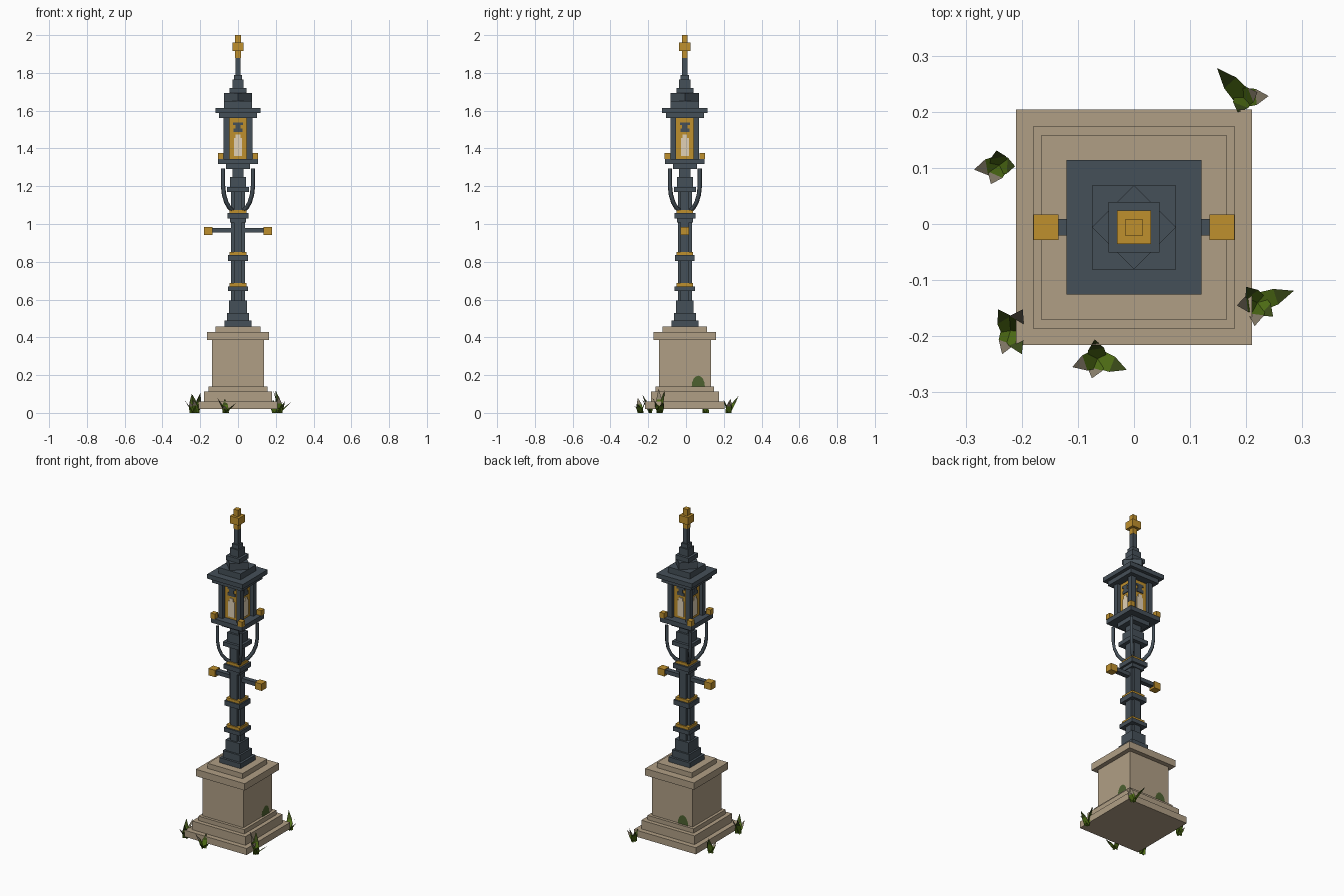
import bpy, bmesh, math
from mathutils import Vector, Matrix

default_cube = bpy.data.objects.get("Cube")
if default_cube:
    bpy.data.objects.remove(default_cube, do_unlink=True)

CENTRE_Y = -0.006


def make_material(name, red, green, blue):
    material = bpy.data.materials.new(name)
    material.use_nodes = True
    colour = (red, green, blue, 1)
    material.diffuse_color = colour
    shader = next(n for n in material.node_tree.nodes if n.type == 'BSDF_PRINCIPLED')
    shader.inputs["Base Color"].default_value = colour
    return material


stone = make_material("warm stone", .435, .345, .235)
iron = make_material("slate iron", .06, .08, .098)
gold = make_material("aged gold", .52, .28, .027)
glow = make_material("pale flame", .75, .64, .47)
grass = make_material("grass green", .085, .17, .008)
dark_grass = make_material("dark grass", .045, .075, .01)
dry_grass = make_material("dry grass", .27, .23, .16)
moss = make_material("moss green", .075, .12, .03)


def finish(name, bm, *materials):
    mesh = bpy.data.meshes.new(name)
    bm.to_mesh(mesh)
    bm.free()
    for material in materials:
        mesh.materials.append(material)
    obj = bpy.data.objects.new(name, mesh)
    bpy.context.scene.collection.objects.link(obj)


def add_box(bm, centre, size, turn=0):
    """Add a box, turned about its upright axis."""
    matrix = (Matrix.Translation(centre) @ Matrix.Rotation(turn, 4, 'Z')
              @ Matrix.Diagonal((*size, 1)))
    bmesh.ops.create_cube(bm, size=1, matrix=matrix)


def tier(name, material, half, bottom, top, shape):
    """One level of the post: a square, a diamond or a ribbed cross."""
    bm = bmesh.new()
    centre = (0, CENTRE_Y, (bottom + top) / 2)
    height = top - bottom
    if shape == "square":
        add_box(bm, centre, (2 * half, 2 * half, height))
    elif shape == "diamond":
        side = half * math.sqrt(2)
        add_box(bm, centre, (side, side, height), math.pi / 4)
    else:
        add_box(bm, centre, (2 * half, 1.2 * half, height))
        add_box(bm, centre, (1.2 * half, 2 * half, height))
    finish(name, bm, material)


def stack(bottom, levels):
    """Pile levels on each other; each gives its half width and top height."""
    for name, material, half, top, shape in levels:
        tier(name, material, half, bottom, top, shape)
        bottom = top


# Stone pedestal
stack(.02, [
    ("plinth_foot", stone, .21, .06, "square"),
    ("plinth_step", stone, .18, .113, "square"),
    ("plinth_trim", stone, .155, .14, "square"),
    ("pedestal_body", stone, .138, .385, "square"),
    ("pedestal_cap", stone, .165, .427, "square"),
    ("pedestal_top", stone, .118, .458, "square"),
])

# Iron post with gold bands
stack(.458, [
    ("post_foot", iron, .072, .488, "square"),
    ("post_foot_step", iron, .058, .53, "square"),
    ("post_socket", iron, .047, .595, "square"),
    ("lower_shaft", iron, .037, .645, "cross"),
    ("lower_collar", iron, .054, .67, "square"),
    ("lower_band", gold, .044, .688, "square"),
    ("middle_shaft", iron, .037, .805, "cross"),
    ("middle_collar", iron, .052, .835, "square"),
    ("middle_band", gold, .044, .852, "square"),
    ("upper_shaft", iron, .037, 1.008, "cross"),
    ("upper_collar_step", iron, .042, 1.03, "square"),
    ("upper_collar", iron, .055, 1.058, "square"),
    ("upper_band", gold, .044, 1.075, "square"),
    ("neck_shaft", iron, .037, 1.17, "cross"),
    ("neck_collar", iron, .058, 1.195, "square"),
    ("neck_block", iron, .042, 1.25, "square"),
    ("neck", iron, .03, 1.29, "square"),
    ("lantern_foot", iron, .063, 1.317, "square"),
    ("lantern_tray", iron, .105, 1.345, "square"),
    ("lantern_panes", gold, .054, 1.56, "square"),
    ("eaves", iron, .1, 1.587, "square"),
    ("roof_brim", iron, .12, 1.614, "square"),
    ("roof_step", iron, .075, 1.65, "square"),
    ("roof_diamond", iron, .075, 1.693, "diamond"),
    ("roof_block", iron, .045, 1.72, "square"),
    ("spire_base", iron, .03, 1.765, "square"),
    ("spire_step", iron, .022, 1.79, "square"),
    ("spire_rod", iron, .014, 1.88, "square"),
    ("finial_stem", gold, .015, 1.915, "square"),
    ("finial_cube", gold, .03, 1.96, "square"),
    ("finial_tip", gold, .015, 2, "square"),
])

# Crossbar with gold ends
bm = bmesh.new()
add_box(bm, (0, CENTRE_Y, .968), (.28, .029, .024))
finish("crossbar", bm, iron)
for side, label in ((1, "left"), (-1, "right")):
    bm = bmesh.new()
    add_box(bm, (side * .157, CENTRE_Y, .964), (.045, .045, .042))
    finish(label + "_crossbar_end", bm, gold)

# Corner posts, gold corner cubes and curved braces
corners = [(x, y) for x in (-1, 1) for y in (-1, 1)]
posts, cubes = bmesh.new(), bmesh.new()
for x, y in corners:
    add_box(posts, (x * .061, CENTRE_Y + y * .061, 1.453), (.03, .03, .22))
    add_box(cubes, (x * .092, CENTRE_Y + y * .092, 1.36), (.03, .03, .032))
finish("lantern_corner_posts", posts, iron)
finish("lantern_corner_cubes", cubes, gold)

brace_path = [(.079, 1.293), (.079, 1.2), (.074, 1.155),
              (.062, 1.115), (.045, 1.085), (.022, 1.065)]
braces = bpy.data.curves.new("curved_braces", 'CURVE')
braces.dimensions = '3D'
braces.bevel_depth = .0115
braces.bevel_resolution = 0
braces.use_fill_caps = True
braces.materials.append(iron)
for x, y in corners:
    spline = braces.splines.new('POLY')
    spline.points.add(len(brace_path) - 1)
    for point, (reach, z) in zip(spline.points, brace_path):
        point.co = (x * reach, CENTRE_Y + y * reach, z, 1)
bpy.context.scene.collection.objects.link(bpy.data.objects.new("curved_braces", braces))

# Flame and burner shown on every pane
flames, burners = bmesh.new(), bmesh.new()


def plate(bm, turn, half, bottom, top):
    spot = Matrix.Rotation(turn, 3, 'Z') @ Vector((0, -.056, (bottom + top) / 2))
    add_box(bm, spot + Vector((0, CENTRE_Y, 0)), (2 * half, .006, top - bottom), turn)


for quarter in range(4):
    turn = quarter * math.pi / 2
    plate(flames, turn, .021, 1.36, 1.455)
    plate(flames, turn, .012, 1.455, 1.473)
    plate(burners, turn, .024, 1.487, 1.505)
    plate(burners, turn, .014, 1.505, 1.525)
    plate(burners, turn, .026, 1.525, 1.538)
finish("pane_flames", flames, glow)
finish("pane_burners", burners, iron)


# Moss patches on the pedestal: thin half discs
def moss_patch(name, centre, turn):
    bm = bmesh.new()
    for depth in (1, -1):
        ring = [bm.verts.new((.035 * math.cos(a), depth * .002, .057 * math.sin(a)))
                for a in (i * math.pi / 8 for i in range(9))]
        bm.faces.new(ring if depth < 0 else ring[::-1])
    bm.transform(Matrix.Translation(centre) @ Matrix.Rotation(turn, 4, 'Z'))
    finish(name, bm, moss)


moss_patch("left_moss", (.14, .065, .14), math.pi / 2)
moss_patch("back_moss", (-.075, .134, .14), 0)


# Grass clumps: each blade has a green foot and a dark or dry tip
def clump(name, x, y, tips):
    bm = bmesh.new()
    for index, (dx, dy, height) in enumerate(tips):
        lean = Vector((dx, dy, 0))
        across = Vector((-dy, dx, 0)).normalized() * .017
        foot = Vector((x, y, 0))
        knee = foot + lean * .5 + Vector((0, 0, height * .55))
        a, b, c, d, tip = [bm.verts.new(v) for v in (
            foot - across, foot + across, knee + across * .85, knee - across * .85,
            foot + lean + Vector((0, 0, height)))]
        bm.faces.new((a, b, c, d))
        bm.faces.new((d, c, tip)).material_index = 1 + index % 2
    finish(name, bm, grass, dark_grass, dry_grass)


clump("back_left_grass", .195, .225,
      [(-.047, .053, .09), (.045, .003, .06), (-.01, -.026, .07), (.025, .01, .075)])
clump("right_grass", -.24, .105,
      [(-.005, .026, .1), (-.045, -.008, .07), (.028, -.002, .06), (-.015, -.034, .06)])
clump("front_grass", -.065, -.24,
      [(.052, -.02, .05), (-.045, -.015, .08), (-.005, .034, .075), (-.01, -.035, .04)])
clump("front_left_grass", .22, -.14,
      [(.065, .021, .06), (-.037, -.005, .13), (-.02, .028, .12), (-.005, -.042, .09),
       (.028, -.025, .06)])
clump("front_right_grass", -.22, -.19,
      [(-.022, .038, .1), (.022, .038, .11), (.02, -.042, .1), (-.015, -.042, .07)])
